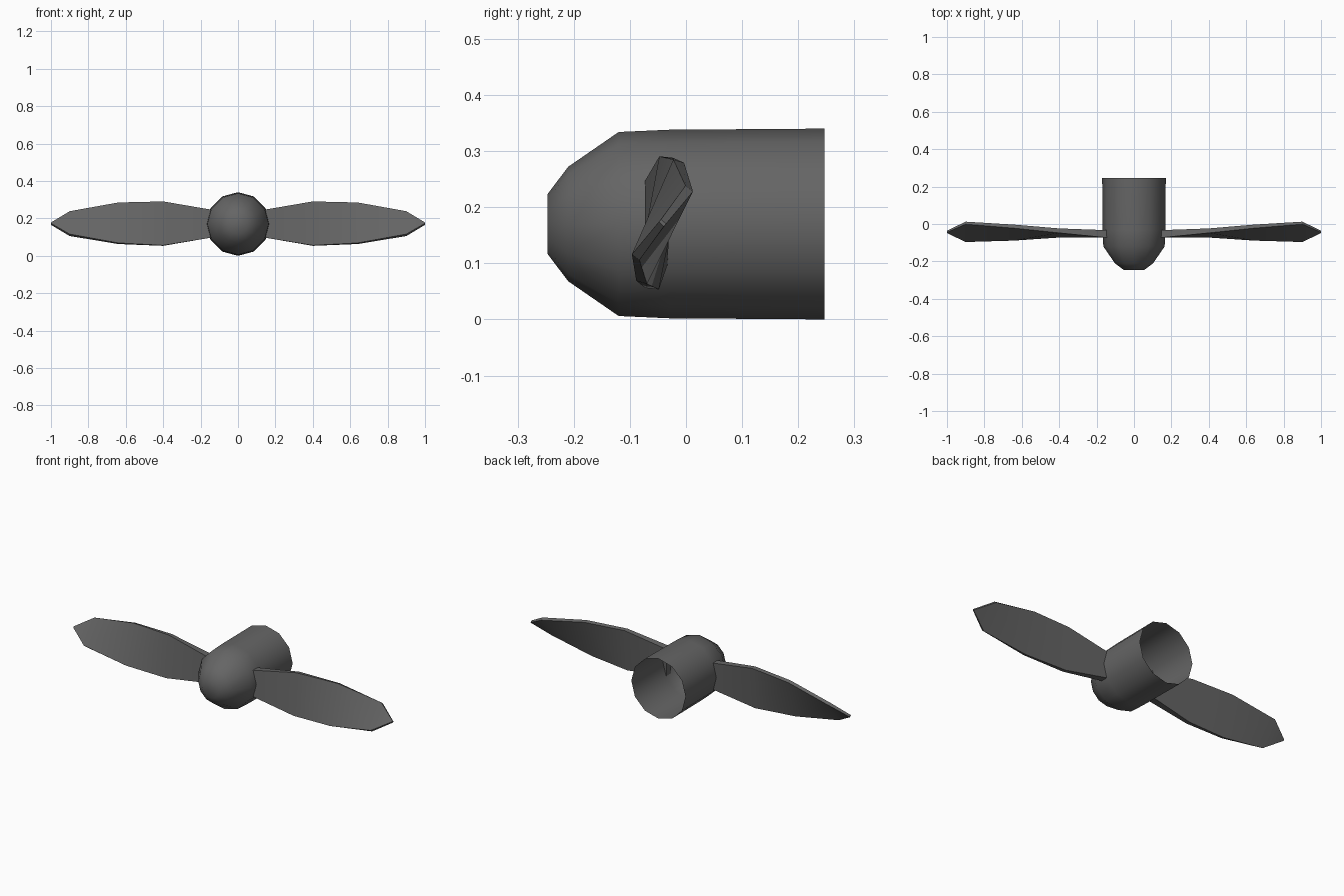
import bpy, bmesh, math

if "Cube" in bpy.data.objects:
    bpy.data.objects.remove(bpy.data.objects["Cube"])

AXIS_Z = 0.17

grey = bpy.data.materials.new("dark grey")
grey.diffuse_color = (0.13, 0.13, 0.13, 1)
grey.use_nodes = True
grey.node_tree.nodes["Principled BSDF"].inputs["Base Color"].default_value = grey.diffuse_color


def finish(name, bm, angle):
    bmesh.ops.recalc_face_normals(bm, faces=bm.faces)
    mesh = bpy.data.meshes.new(name)
    bm.to_mesh(mesh)
    bm.free()
    mesh.materials.append(grey)
    obj = bpy.data.objects.new(name, mesh)
    bpy.context.collection.objects.link(obj)
    bpy.ops.object.select_all(action='DESELECT')
    obj.select_set(True)
    bpy.context.view_layer.objects.active = obj
    bpy.ops.object.shade_smooth_by_angle(angle=math.radians(angle))
    return obj


def loft(bm, rings):
    """Join successive rings of vertices with quads."""
    for a, b in zip(rings, rings[1:]):
        n = len(a)
        for i in range(n):
            j = (i + 1) % n
            bm.faces.new((a[i], a[j], b[j], b[i]))


# Hub: twelve-sided shell with a blunt nose, open at the back
bm = bmesh.new()
SIDES = 12
profile = [(-0.247, 0.053), (-0.21, 0.102), (-0.12, 0.164), (-0.03, 0.168), (0.247, 0.17)]  # y, radius
rings = []
for y, r in profile:
    angles = [2 * math.pi * i / SIDES for i in range(SIDES)]
    rings.append([bm.verts.new((r * math.cos(a), y, AXIS_Z + r * math.sin(a))) for a in angles])
loft(bm, rings)
bm.faces.new(rings[0])
finish("hub", bm, 50)

# Blades: twisted tapering plates, mirrored left and right
# x, centre y, centre z, chord, thickness, twist in degrees
stations = [
    (0.145, -0.053, 0.172, 0.150, 0.040, 0),
    (0.40, -0.048, 0.172, 0.236, 0.024, 6),
    (0.64, -0.046, 0.174, 0.226, 0.020, 17),
    (0.90, -0.042, 0.172, 0.155, 0.017, 38),
    (1.00, -0.042, 0.172, 0.006, 0.012, 42),
]
for side, name in ((1, "right_blade"), (-1, "left_blade")):
    bm = bmesh.new()
    rings = []
    for x, cy, cz, chord, thick, twist in stations:
        s, c = math.sin(math.radians(twist)), math.cos(math.radians(twist))
        ring = []
        for u, v in ((1, 1), (1, -1), (-1, -1), (-1, 1)):
            h, t = u * chord / 2, v * thick / 2
            ring.append(bm.verts.new((side * x, cy + h * s + t * c, cz + h * c - t * s)))
        rings.append(ring)
    loft(bm, rings)
    bm.faces.new(rings[0])
    bm.faces.new(rings[-1])
    finish(name, bm, 30)
